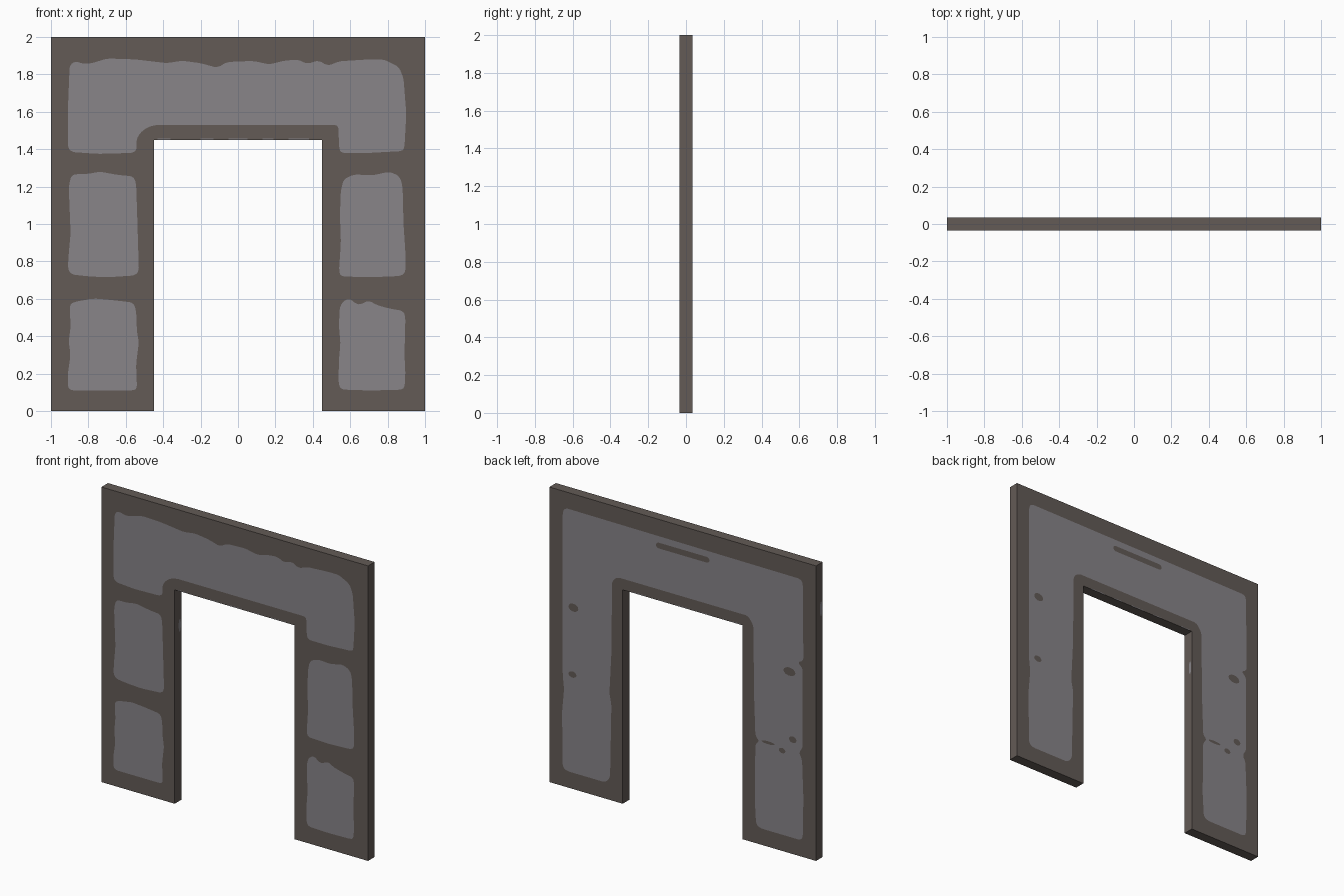
import bpy, bmesh, math
from mathutils import Vector
from mathutils.geometry import delaunay_2d_cdt

HALF = 0.035      # half thickness of the wall slab


def material(name, srgb):
    m = bpy.data.materials.new(name)
    lin = [((c / 255 + 0.055) / 1.055) ** 2.4 for c in srgb]
    m.diffuse_color = (*lin, 1)
    return m


trim = material("brown grey trim", (99, 91, 86))
plaster = material("light grey plaster", (136, 133, 137))


def rect(x0, x1, z0, z1):
    return [(x0, z0), (x1, z0), (x1, z1), (x0, z1)]


def blob(x, z, rx, rz, n=14):
    return [(x + rx * math.cos(math.tau * i / n), z + rz * math.sin(math.tau * i / n))
            for i in range(n)]


def soften(outline):
    """Round the corners of a hand-drawn outline by clipping them twice."""
    for reach in (0.014, 0.005):
        out = []
        for i, p in enumerate(outline):
            p = Vector(p)
            for q in (Vector(outline[i - 1]), Vector(outline[(i + 1) % len(outline)])):
                d = q - p
                out.append(p + d.normalized() * min(reach, d.length * 0.27))
        outline = [tuple(v) for v in out]
    return outline


def ccw(outline):
    n = len(outline)
    area = sum(outline[i - 1][0] * outline[i][1] - outline[i][0] * outline[i - 1][1]
               for i in range(n))
    return outline if area > 0 else outline[::-1]


def cut_face(bm, wall, patches, y):
    """Fill the wall outline at depth y, cutting in (outline, material index) patches."""
    coords, faces, mats = [], [], [0]
    for outline in [wall] + [p[0] for p in patches]:
        start = len(coords)
        coords += [Vector(p[:2]) for p in ccw(outline)]
        faces.append(list(range(start, len(coords))))
    mats += [p[1] for p in patches]
    vs, _, fs, _, _, source = delaunay_2d_cdt(coords, [], faces, 1, 1e-5)
    made = [bm.verts.new((v.x, y, v.y)) for v in vs]
    for f, src in zip(fs, source):
        if 0 not in src:
            continue
        face = bm.faces.new([made[i] for i in f])
        face.material_index = mats[max(src)]
        face.normal_update()
        if face.normal.y * y < 0:
            face.normal_flip()


WALL = [(-1, 0), (-0.45, 0), (-0.45, 1.45), (0.45, 1.45), (0.45, 0), (1, 0), (1, 2), (-1, 2)]

# front plaster panels
upper = [
    (-0.90, 1.85), (-0.87, 1.87), (-0.82, 1.855), (-0.78, 1.86), (-0.70, 1.885), (-0.55, 1.88),
    (-0.38, 1.86), (-0.30, 1.873), (-0.20, 1.86), (-0.11, 1.835), (-0.06, 1.866), (0.08, 1.872),
    (0.17, 1.853), (0.24, 1.872), (0.32, 1.88), (0.37, 1.855), (0.43, 1.876), (0.48, 1.845),
    (0.54, 1.87), (0.70, 1.88), (0.78, 1.88), (0.86, 1.84), (0.885, 1.78), (0.895, 1.65),
    (0.90, 1.59), (0.89, 1.41), (0.88, 1.39), (0.70, 1.38), (0.55, 1.38), (0.54, 1.41),
    (0.537, 1.525), (0.51, 1.53), (-0.44, 1.53), (-0.49, 1.515), (-0.53, 1.48), (-0.545, 1.44),
    (-0.54, 1.40), (-0.56, 1.38), (-0.75, 1.375), (-0.89, 1.385), (-0.91, 1.41), (-0.91, 1.60)]
left_middle = [
    (-0.905, 1.20), (-0.89, 1.265), (-0.80, 1.268), (-0.74, 1.28), (-0.64, 1.262),
    (-0.56, 1.255), (-0.545, 1.22), (-0.54, 1.08), (-0.53, 0.75), (-0.55, 0.725),
    (-0.70, 0.715), (-0.80, 0.72), (-0.89, 0.73), (-0.91, 0.76), (-0.905, 0.84), (-0.895, 0.95)]
right_middle = [
    (0.55, 1.18), (0.565, 1.24), (0.62, 1.265), (0.72, 1.26), (0.81, 1.28), (0.865, 1.255),
    (0.88, 1.20), (0.885, 1.00), (0.895, 0.85), (0.895, 0.74), (0.87, 0.722), (0.70, 0.715),
    (0.55, 0.72), (0.54, 0.75), (0.55, 0.90), (0.545, 1.05)]
left_lower = [
    (-0.90, 0.57), (-0.87, 0.585), (-0.77, 0.602), (-0.66, 0.592), (-0.56, 0.58),
    (-0.545, 0.54), (-0.54, 0.42), (-0.53, 0.37), (-0.545, 0.25), (-0.54, 0.12), (-0.56, 0.11),
    (-0.89, 0.11), (-0.91, 0.125), (-0.91, 0.20), (-0.895, 0.30), (-0.905, 0.37), (-0.895, 0.45)]
right_lower = [
    (0.543, 0.55), (0.56, 0.585), (0.595, 0.603), (0.635, 0.57), (0.66, 0.572), (0.70, 0.592),
    (0.74, 0.567), (0.81, 0.548), (0.885, 0.535), (0.895, 0.50), (0.89, 0.30), (0.895, 0.20),
    (0.89, 0.12), (0.86, 0.113), (0.70, 0.11), (0.55, 0.115), (0.537, 0.15), (0.54, 0.28),
    (0.548, 0.36), (0.54, 0.45)]
front = [(soften(o), 1) for o in (upper, left_middle, right_middle, left_lower, right_lower)]

# back plaster panel, one arch with notches on the cracked leg
arch = [
    (-0.88, 0.11), (-0.58, 0.11), (-0.55, 0.13), (-0.54, 0.30), (-0.545, 0.67), (-0.575, 0.70),
    (-0.545, 0.725), (-0.535, 1.00), (-0.53, 1.47), (-0.49, 1.525), (0.49, 1.525), (0.53, 1.49),
    (0.535, 1.00), (0.55, 0.72), (0.535, 0.65), (0.545, 0.15), (0.58, 0.11), (0.87, 0.11),
    (0.90, 0.13), (0.905, 0.50), (0.89, 0.66), (0.90, 0.75), (0.90, 1.86), (0.88, 1.89),
    (-0.88, 1.88), (-0.90, 1.86), (-0.905, 1.33), (-0.86, 1.31), (-0.90, 1.28), (-0.90, 0.74),
    (-0.87, 0.70), (-0.895, 0.66), (-0.905, 0.40), (-0.90, 0.13)]
back = [(soften(arch), 1)]

# dark worn marks and the slot on the back panel
marks = [(0.82, 1.23, 0.037, 0.027), (0.827, 0.775, 0.03, 0.021), (-0.80, 1.23, 0.045, 0.028),
         (-0.825, 0.775, 0.028, 0.022), (-0.64, 0.705, 0.05, 0.01), (-0.745, 0.68, 0.025, 0.018)]
back += [(blob(*m), 0) for m in marks]
back.append((soften(rect(-0.2, 0.2, 1.803, 1.842)), 0))

# thin chips along the lintel's lower edge, on both sides
for x0, x1 in [(-0.43, -0.36), (-0.20, -0.13), (-0.05, 0.05), (0.13, 0.19), (0.27, 0.38)]:
    chip = (rect(x0, x1, 1.4505, 1.456), 1)
    front.append(chip)
    back.append(chip)

# wall slab with the doorway: cut front and back faces, plain edges all round
bm = bmesh.new()
cut_face(bm, WALL, front, -HALF)
cut_face(bm, WALL, back, HALF)
for i, (x, z) in enumerate(WALL):
    px, pz = WALL[i - 1]
    bm.faces.new([bm.verts.new(c) for c in ((px, -HALF, pz), (x, -HALF, z),
                                            (x, HALF, z), (px, HALF, pz))][::-1])
bmesh.ops.remove_doubles(bm, verts=bm.verts, dist=1e-5)
bmesh.ops.recalc_face_normals(bm, faces=bm.faces)
mesh = bpy.data.meshes.new("doorway_wall")
bm.to_mesh(mesh)
bm.free()
mesh.materials.append(trim)
mesh.materials.append(plaster)
bpy.context.collection.objects.link(bpy.data.objects.new("doorway_wall", mesh))


def edge_chip(name, x, facing, y, z, ry, rz):
    """Thin plaster plate on a face that looks along x."""
    me = bpy.data.meshes.new(name)
    pts = [(x + facing * 0.0006, b, c) for b, c in blob(y, z, ry, rz)]
    me.from_pydata(pts, [], [list(range(len(pts)))[::facing]])
    me.materials.append(plaster)
    bpy.context.collection.objects.link(bpy.data.objects.new(name, me))


# chips on the inner jamb and the outer edge
edge_chip("jamb_chip", -0.45, 1, 0.018, 1.19, 0.012, 0.045)
edge_chip("outer_edge_chip", -1, -1, -0.018, 1.69, 0.013, 0.05)
